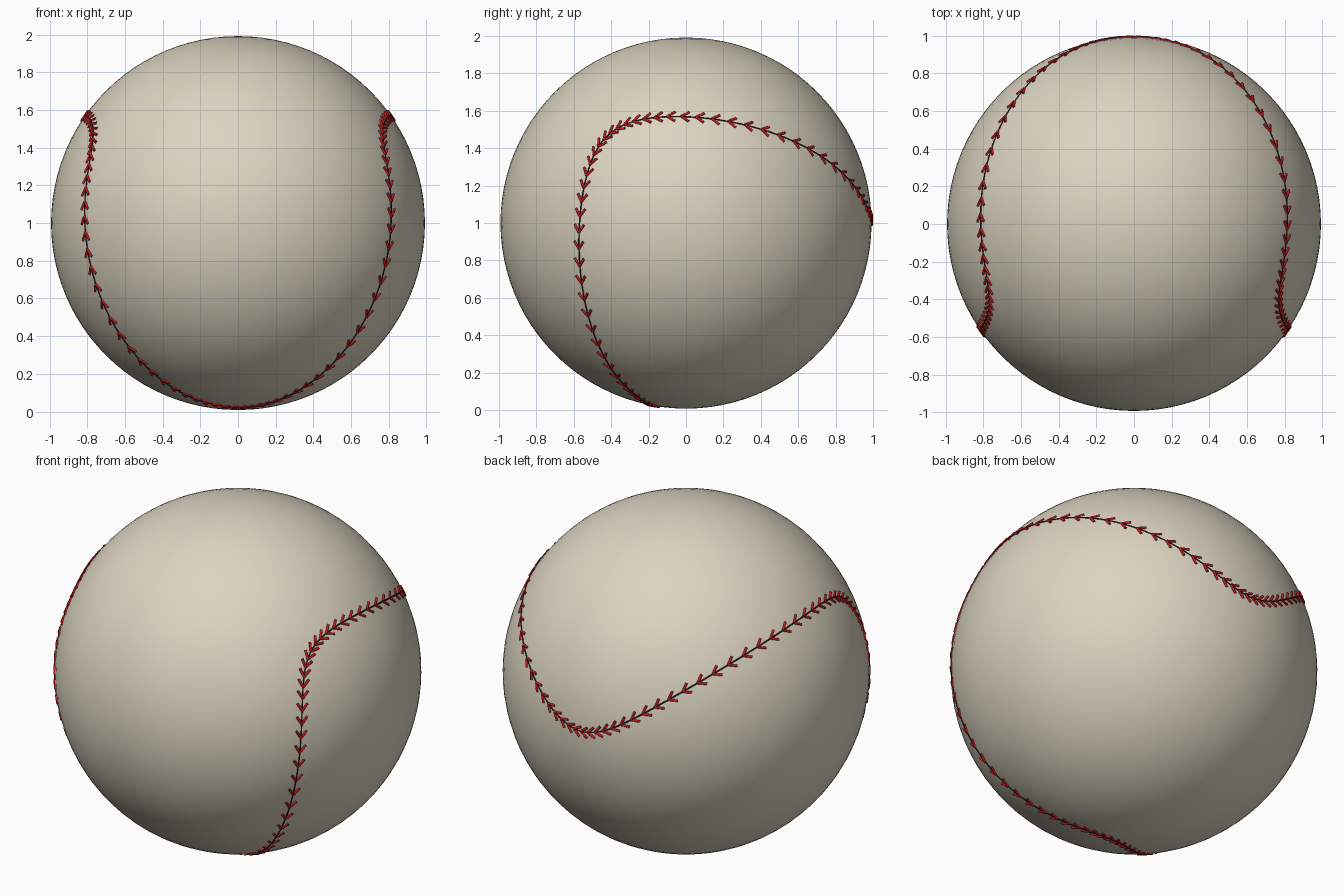
import bpy
import bmesh
from math import pi, sin, cos, radians
from mathutils import Vector

if "Cube" in bpy.data.objects:
    bpy.data.objects.remove(bpy.data.objects["Cube"], do_unlink=True)

RADIUS = 0.992
CENTRE = Vector((0, 0, 1))
STITCHES = 108
TILT = radians(130.5)        # direction of the seam's main axis in the y-z plane
SWING = radians(39.3)        # how far the seam swings either side of its equator


def material(name, colour):
    mat = bpy.data.materials.new(name)
    mat.use_nodes = True
    mat.diffuse_color = (*colour, 1)
    mat.node_tree.nodes["Principled BSDF"].inputs["Base Color"].default_value = (*colour, 1)
    return mat


leather = material("cream leather", (0.72, 0.66, 0.53))
thread = material("red thread", (0.5, 0.01, 0.012))
groove = material("dark seam", (0.02, 0.015, 0.012))

axis = Vector((0, cos(TILT), sin(TILT)))
across = Vector((0, sin(TILT), -cos(TILT)))


def seam_direction(t):
    """Unit vector to the seam; one full loop is t = 0 to 4 pi."""
    a, b = pi / 2 - SWING * cos(t), t / 2
    return Vector((sin(a) * cos(b), 0, 0)) + across * (sin(a) * sin(b)) + axis * cos(a)


# Ball
bpy.ops.mesh.primitive_uv_sphere_add(segments=96, ring_count=48, radius=RADIUS, location=CENTRE)
ball = bpy.context.object
ball.name = "ball"
ball.data.materials.append(leather)
bpy.ops.object.shade_smooth()

# Seam line
curve = bpy.data.curves.new("seam", "CURVE")
curve.dimensions = "3D"
curve.bevel_depth = 0.004
curve.bevel_resolution = 1
spline = curve.splines.new("POLY")
count = 320
spline.points.add(count - 1)
for i, point in enumerate(spline.points):
    point.co = (*(CENTRE + seam_direction(4 * pi * i / count) * RADIUS), 1)
spline.use_cyclic_u = True
curve.materials.append(groove)
seam = bpy.data.objects.new("seam", curve)
bpy.context.collection.objects.link(seam)

# Stitches: a pair of short rods at each step, opening along the seam
bm = bmesh.new()


def add_rod(start, end, radius):
    span = end - start
    rot = span.to_track_quat("Z", "Y").to_matrix().to_4x4()
    rot.translation = (start + end) / 2
    bmesh.ops.create_cone(bm, cap_ends=True, segments=8, radius1=radius, radius2=radius,
                          depth=span.length, matrix=rot)


for i in range(STITCHES):
    t = 4 * pi * i / STITCHES
    out = seam_direction(t)
    along = (seam_direction(t + 0.01) - seam_direction(t - 0.01)).normalized()
    side = out.cross(along)
    for sign in (-1, 1):
        tip = (out + along * 0.042 + side * sign * 0.03).normalized()
        add_rod(CENTRE + out * (RADIUS + 0.001), CENTRE + tip * (RADIUS + 0.001), 0.007)

mesh = bpy.data.meshes.new("stitches")
bm.to_mesh(mesh)
bm.free()
mesh.materials.append(thread)
stitches = bpy.data.objects.new("stitches", mesh)
bpy.context.collection.objects.link(stitches)
bpy.ops.object.select_all(action="DESELECT")
stitches.select_set(True)
bpy.context.view_layer.objects.active = stitches
bpy.ops.object.shade_smooth_by_angle(angle=radians(50))
